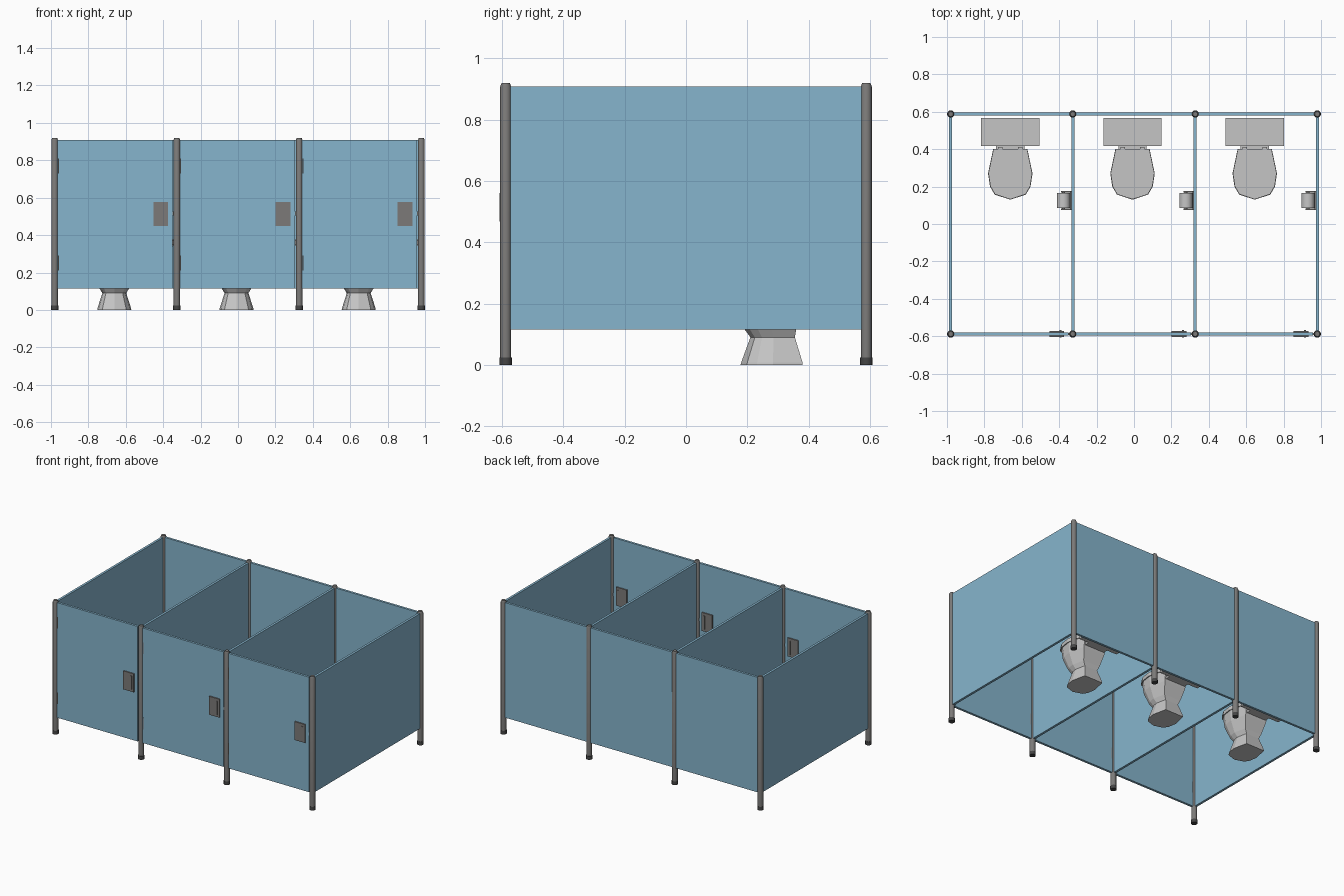
import bpy, bmesh, math
from mathutils import Matrix

if "Cube" in bpy.data.objects:
    bpy.data.objects.remove(bpy.data.objects["Cube"])


def mat(name, rgb):
    m = bpy.data.materials.new(name)
    m.diffuse_color = (*rgb, 1)
    m.use_nodes = True
    m.node_tree.nodes["Principled BSDF"].inputs["Base Color"].default_value = m.diffuse_color
    return m


BLUE = mat("blue_panel", (0.24, 0.46, 0.61))
GREY = mat("grey_metal", (0.20, 0.195, 0.19))
DARK = mat("dark_rubber", (0.06, 0.06, 0.06))
WHITE = mat("light_porcelain", (0.56, 0.56, 0.56))


def finish(bm, name, material, smooth=False):
    bmesh.ops.recalc_face_normals(bm, faces=bm.faces)
    me = bpy.data.meshes.new(name)
    bm.to_mesh(me)
    bm.free()
    me.materials.append(material)
    ob = bpy.data.objects.new(name, me)
    bpy.context.collection.objects.link(ob)
    if smooth:
        bpy.context.view_layer.objects.active = ob
        bpy.ops.object.select_all(action='DESELECT')
        ob.select_set(True)
        bpy.ops.object.shade_smooth_by_angle(angle=math.radians(40))
    return ob


def box(name, x0, x1, y0, y1, z0, z1, material):
    bm = bmesh.new()
    bmesh.ops.create_cube(bm, size=1)
    for v in bm.verts:
        v.co.x = x0 if v.co.x < 0 else x1
        v.co.y = y0 if v.co.y < 0 else y1
        v.co.z = z0 if v.co.z < 0 else z1
    return finish(bm, name, material)


def loft(name, rings, material, smooth=False):
    """Closed solid through a list of equal-length point rings."""
    bm = bmesh.new()
    vs = [[bm.verts.new(p) for p in r] for r in rings]
    n = len(vs[0])
    for a, b in zip(vs, vs[1:]):
        for i in range(n):
            bm.faces.new((a[i], a[(i + 1) % n], b[(i + 1) % n], b[i]))
    bm.faces.new(vs[0][::-1])
    bm.faces.new(vs[-1])
    return finish(bm, name, material, smooth)


def column(name, x, y, profile, material, sides=12):
    rings = [[(x + r * math.cos(2 * math.pi * i / sides),
               y + r * math.sin(2 * math.pi * i / sides), z)
              for i in range(sides)] for r, z in profile]
    return loft(name, rings, material, True)


def rod_y(name, x, y, z, r, length, material, sides=12):
    bm = bmesh.new()
    m = Matrix.Translation((x, y, z)) @ Matrix.Rotation(math.pi / 2, 4, 'X')
    bmesh.ops.create_cone(bm, cap_ends=True, segments=sides, radius1=r,
                          radius2=r, depth=length, matrix=m)
    return finish(bm, name, material, True)


POSTS = [-0.98, -0.327, 0.327, 0.98]
Y, T, Z0, Z1 = 0.588, 0.008, 0.115, 0.908

# posts with rubber feet, and side partitions
for x in POSTS:
    for y in (-Y, Y):
        column("post", x, y, [(0.018, 0.02), (0.018, 0.908), (0.013, 0.92)], GREY)
        column("post_foot", x, y, [(0.02, 0), (0.02, 0.024)], DARK)
    box("partition", x - T, x + T, -Y + 0.01, Y - 0.01, Z0, Z1, BLUE)

# half outline of the bowl: (width fraction, front-to-back fraction)
HALF = [(0, 0), (0.70, 0.10), (0.91, 0.26), (1, 0.52), (0.77, 1)]
OUTLINE = HALF + [(-w, t) for w, t in HALF[:0:-1]]


def bowl_ring(cx, z, hw, yf, yb):
    return [(cx + w * hw, yf + t * (yb - yf), z) for w, t in OUTLINE]


for xl, xr in zip(POSTS, POSTS[1:]):
    # back wall and door
    box("back_panel", xl + 0.01, xr - 0.01, Y - T, Y + T, Z0, Z1, BLUE)
    box("door", xl + 0.016, xr - 0.022, -Y - T, -Y + T, Z0, Z1, BLUE)
    for z in (0.25, 0.77):
        column("door_hinge", xl + 0.02, -Y, [(0.009, z - 0.04), (0.009, z + 0.04)], GREY, 8)

    # lock plates with handle bar, both sides of the door
    lx = xr - 0.086
    box("lock_case", lx - 0.04, lx + 0.04, -Y - 0.016, -Y + 0.016, 0.45, 0.577, GREY)
    for s in (-1, 1):
        ys = sorted((-Y + s * 0.015, -Y + s * 0.02))
        box("lock_bar", lx + 0.016, lx + 0.026, *ys, 0.467, 0.56, GREY)
    box("lock_bolt", lx + 0.03, xr - 0.01, -Y - 0.005, -Y + 0.005, 0.505, 0.525, GREY)

    # toilet bowl and pedestal
    cx = (xl + xr) / 2 - 0.008
    loft("toilet_bowl", [bowl_ring(cx, *r) for r in (
        (0.0, 0.091, 0.178, 0.38), (0.008, 0.09, 0.18, 0.38),
        (0.09, 0.064, 0.21, 0.355), (0.12, 0.082, 0.188, 0.36),
        (0.20, 0.106, 0.15, 0.385), (0.268, 0.113, 0.138, 0.40))], WHITE)
    loft("toilet_seat", [bowl_ring(cx, *r) for r in (
        (0.268, 0.119, 0.13, 0.40), (0.283, 0.119, 0.13, 0.40))], WHITE)
    loft("toilet_lid", [bowl_ring(cx, *r) for r in (
        (0.283, 0.117, 0.132, 0.40), (0.296, 0.117, 0.132, 0.40))], WHITE)
    for s in (-1, 1):
        hx = cx + s * 0.053
        box("seat_hinge", hx - 0.012, hx + 0.012, 0.388, 0.412, 0.27, 0.302, WHITE)
    box("bowl_neck", cx - 0.075, cx + 0.075, 0.36, 0.43, 0.215, 0.268, WHITE)

    # cistern
    box("cistern", cx - 0.15, cx + 0.15, 0.421, 0.564, 0.215, 0.445, WHITE)
    box("cistern_lid", cx - 0.156, cx + 0.156, 0.416, 0.568, 0.445, 0.468, WHITE)

    # paper roll and holder on the right partition
    px, py, pz = xr - 0.05, 0.125, 0.36
    rod_y("paper_roll", px, py, pz, 0.035, 0.08, WHITE)
    rod_y("roll_spindle", px, py, pz, 0.008, 0.1, GREY, 8)
    for s in (-1, 1):
        ya = py + s * 0.047
        box("holder_arm", px - 0.012, xr - T, ya - 0.004, ya + 0.004, pz - 0.014, pz + 0.014, GREY)
    box("holder_plate", xr - T - 0.006, xr - T, py - 0.051, py + 0.051, pz - 0.025, pz + 0.025, GREY)
